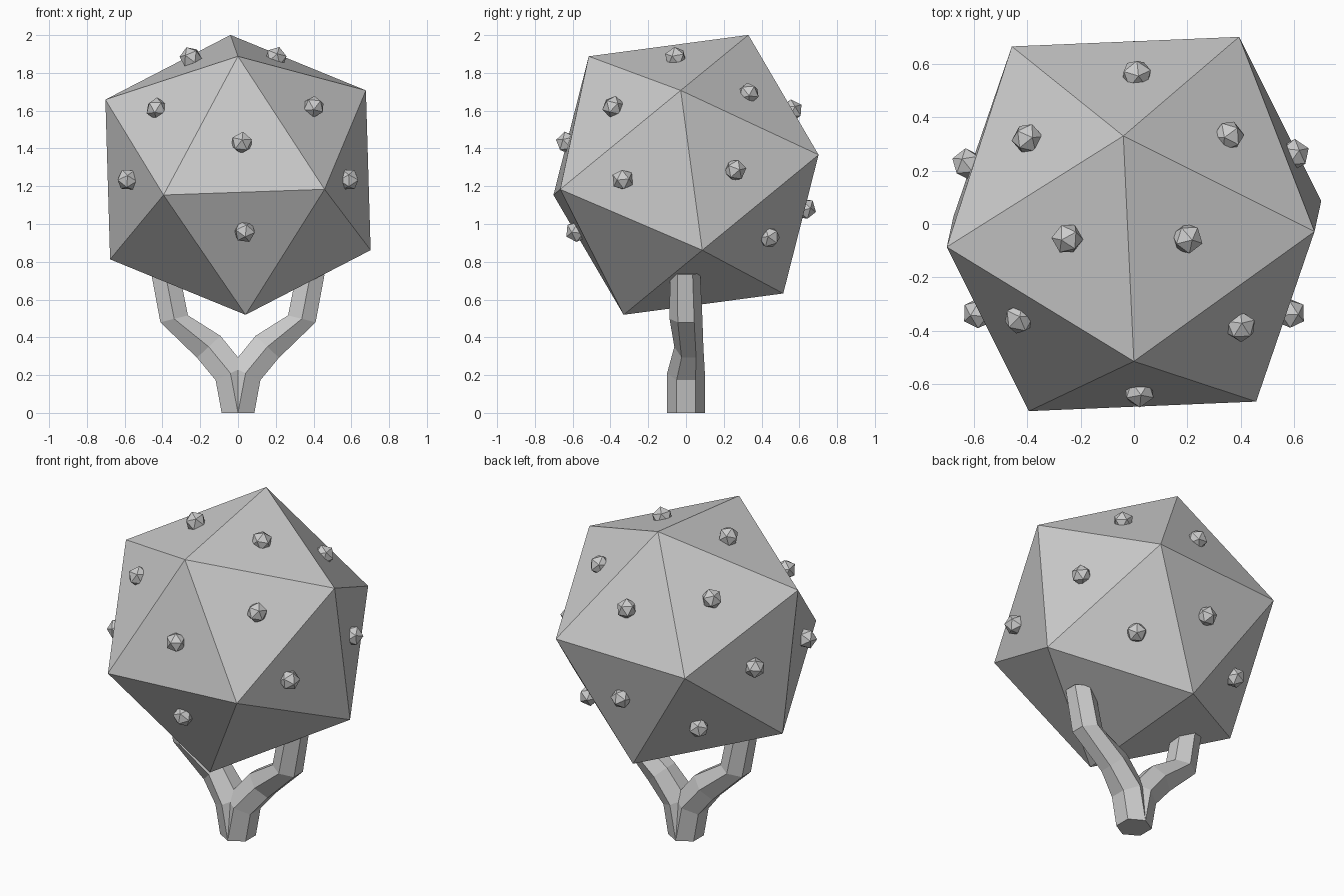
import bpy, bmesh
from math import sin, cos, pi, radians
from mathutils import Vector, Matrix

if "Cube" in bpy.data.objects:
    bpy.data.objects.remove(bpy.data.objects["Cube"])

CENTRE = Vector((0, 0, 1.26))


def finish(bm, name):
    bmesh.ops.recalc_face_normals(bm, faces=bm.faces)
    mesh = bpy.data.meshes.new(name)
    bm.to_mesh(mesh)
    bm.free()
    ob = bpy.data.objects.new(name, mesh)
    bpy.context.collection.objects.link(ob)
    return ob


def frame(up, side):
    """Rotation whose z is 'up' and whose x leans towards 'side'."""
    z = Vector(up).normalized()
    x = (Vector(side) - z * z.dot(Vector(side))).normalized()
    return Matrix((x, z.cross(x), z)).transposed().to_4x4()


def icosahedron(name, centre, radius, rotation):
    bm = bmesh.new()
    bmesh.ops.create_icosphere(bm, subdivisions=1, radius=radius,
                               matrix=Matrix.Translation(centre) @ rotation)
    return finish(bm, name)


# Large tilted body
icosahedron("body", CENTRE, 0.812, frame((-0.04, 0.33, 0.74), (0, -0.52, 0.62)))

# Small studs, one per face except the underside
studs = [(0.02, -0.63, 1.43), (0.035, -0.58, 0.96),
         (-0.25, -0.055, 1.88), (0.20, -0.055, 1.88),
         (0.355, 0.33, 1.69), (-0.40, 0.32, 1.68),
         (0.01, 0.56, 1.60), (0.0, 0.63, 1.08),
         (-0.43, -0.355, 1.61), (0.40, -0.385, 1.62),
         (0.585, -0.335, 1.235), (-0.585, -0.335, 1.235),
         (0.60, 0.26, 1.285), (-0.625, 0.225, 1.28),
         (0.35, 0.44, 0.93), (-0.38, 0.42, 0.92)]
for i, p in enumerate(studs):
    p = Vector(p)
    icosahedron(f"stud_{i + 1}", p, 0.06, frame(p - CENTRE, (0.1, 0.2, 1)))

# Forked hexagonal stem: x, y, z, half depth, in-plane radius, tilt
rings = [(0, 0, 0, 0.10, 0.10, 0),
         (0.04, 0, 0.21, 0.10, 0.10, 25),
         (0.155, 0.015, 0.35, 0.077, 0.098, 43),
         (0.338, 0, 0.498, 0.087, 0.087, 14),
         (0.385, -0.005, 0.74, 0.08, 0.085, 5)]


def stem(name, side):
    bm = bmesh.new()
    loops = []
    for x, y, z, depth, radius, tilt in rings:
        t = radians(tilt)
        loop = []
        for k in range(6):
            a = k * pi / 3
            r = radius * sin(a)
            loop.append(bm.verts.new((side * (x + r * cos(t)),
                                      y + depth * cos(a), z - r * sin(t))))
        loops.append(loop)
    for a, b in zip(loops, loops[1:]):
        for k in range(6):
            n = (k + 1) % 6
            bm.faces.new((a[k], a[n], b[n], b[k]))
    bm.faces.new(loops[0])
    bm.faces.new(loops[-1])
    finish(bm, name)


stem("stem_right", 1)
stem("stem_left", -1)
